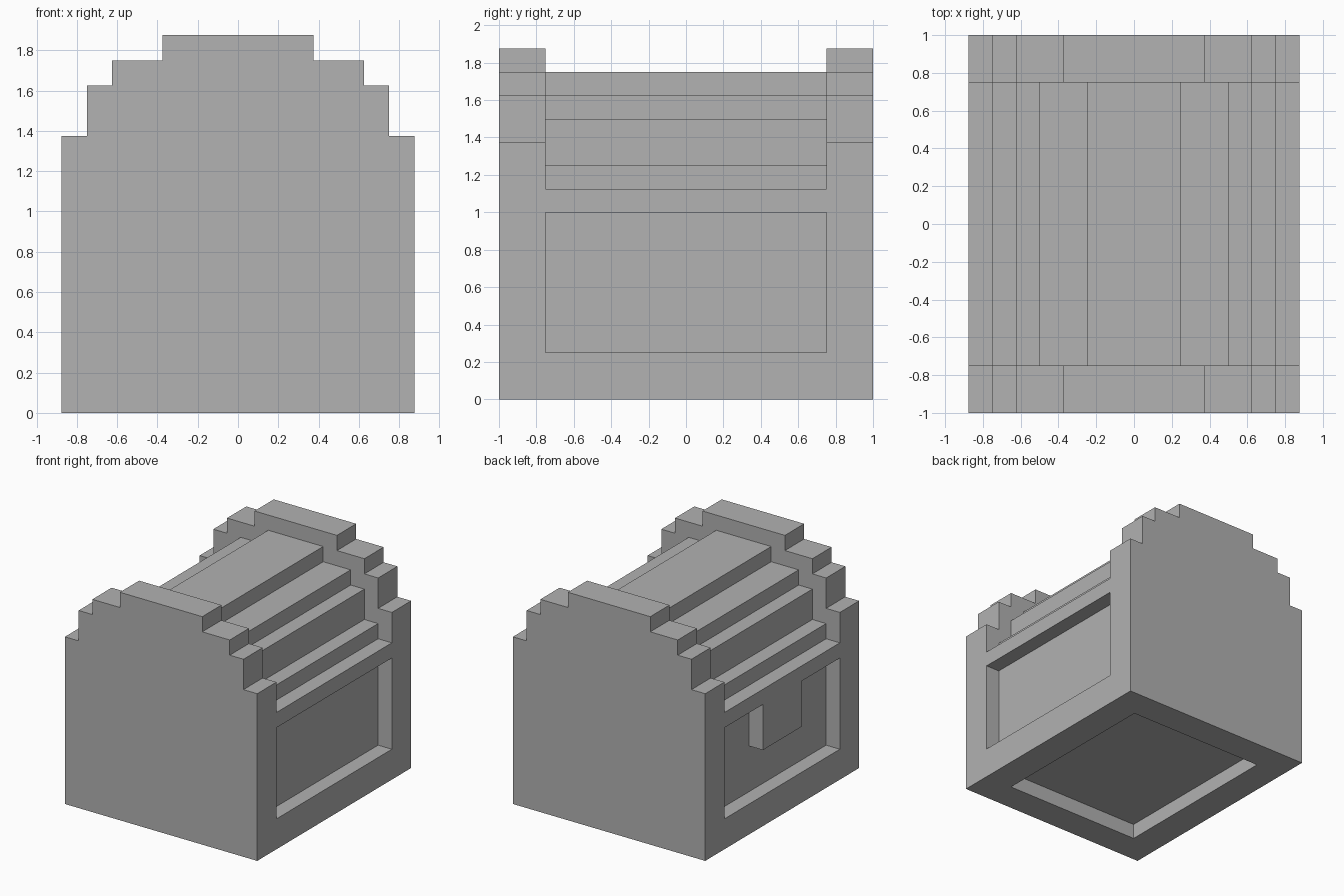
import bpy, bmesh
from mathutils import Vector

if "Cube" in bpy.data.objects:
    bpy.data.objects.remove(bpy.data.objects["Cube"])

grey = bpy.data.materials.new("plain grey")
grey.diffuse_color = (0.445, 0.445, 0.445, 1)
grey.use_nodes = True
grey.node_tree.nodes["Principled BSDF"].inputs["Base Color"].default_value = grey.diffuse_color


def prism(name, points, axis, a, b):
    """Extrude a 2D profile from a to b along x ('x': y,z points) or y ('y': x,z points)."""
    bm = bmesh.new()
    place = (lambda u, v: (a, u, v)) if axis == 'x' else (lambda u, v: (u, a, v))
    face = bm.faces.new([bm.verts.new(place(u, v)) for u, v in points])
    out = bmesh.ops.extrude_face_region(bm, geom=[face])
    step = Vector((b - a, 0, 0)) if axis == 'x' else Vector((0, b - a, 0))
    bmesh.ops.translate(bm, vec=step, verts=[v for v in out["geom"] if isinstance(v, bmesh.types.BMVert)])
    bmesh.ops.recalc_face_normals(bm, faces=bm.faces)
    mesh = bpy.data.meshes.new(name)
    bm.to_mesh(mesh)
    bm.free()
    mesh.materials.append(grey)
    ob = bpy.data.objects.new(name, mesh)
    bpy.context.collection.objects.link(ob)
    return ob


def stairs(steps):
    """Symmetric stepped outline, left to right, from (half width, height) pairs going up."""
    left = []
    for i, (w, z) in enumerate(steps):
        left.append((-w, z))
        if i + 1 < len(steps):
            left.append((-steps[i + 1][0], z))
    return left + [(-x, z) for x, z in reversed(left)]


def rect(u0, u1, v0, v1):
    return [(u0, v0), (u1, v0), (u1, v1), (u0, v1)]


# Whole chest, with the stepped outline of the raised end walls
chest = prism("chest", [(-.875, 0)] + stairs([(.875, 1.375), (.75, 1.625), (.625, 1.75), (.375, 1.875)])
              + [(.875, 0)], 'y', -1, 1)

cutters = [
    # Lower stepped lid between the end walls
    prism("lid_cutter", stairs([(1, 1.125), (.75, 1.25), (.625, 1.5), (.5, 1.625), (.25, 1.75)])
          + [(1, 2.1), (-1, 2.1)], 'y', -.75, .75),
    # Plain recessed panel on the right
    prism("right_panel_cutter", rect(-.75, .75, .25, 1), 'x', .75, 1),
    # Recessed panel on the left, leaving a latch hanging from the rim
    prism("left_panel_cutter", [(-.75, .25), (.75, .25), (.75, 1), (.25, 1), (.25, .625),
                                (-.25, .625), (-.25, 1), (-.75, 1)], 'x', -1, -.75),
    # Recess underneath
    prism("base_cutter", rect(-.625, .625, -.1, .125), 'y', -.75, .75),
]

bpy.context.view_layer.objects.active = chest
for cutter in cutters:
    cutter.hide_render = True
    mod = chest.modifiers.new(cutter.name, 'BOOLEAN')
    mod.operation = 'DIFFERENCE'
    mod.solver = 'EXACT'
    mod.object = cutter
    bpy.ops.object.modifier_apply(modifier=mod.name)
    bpy.data.objects.remove(cutter)
